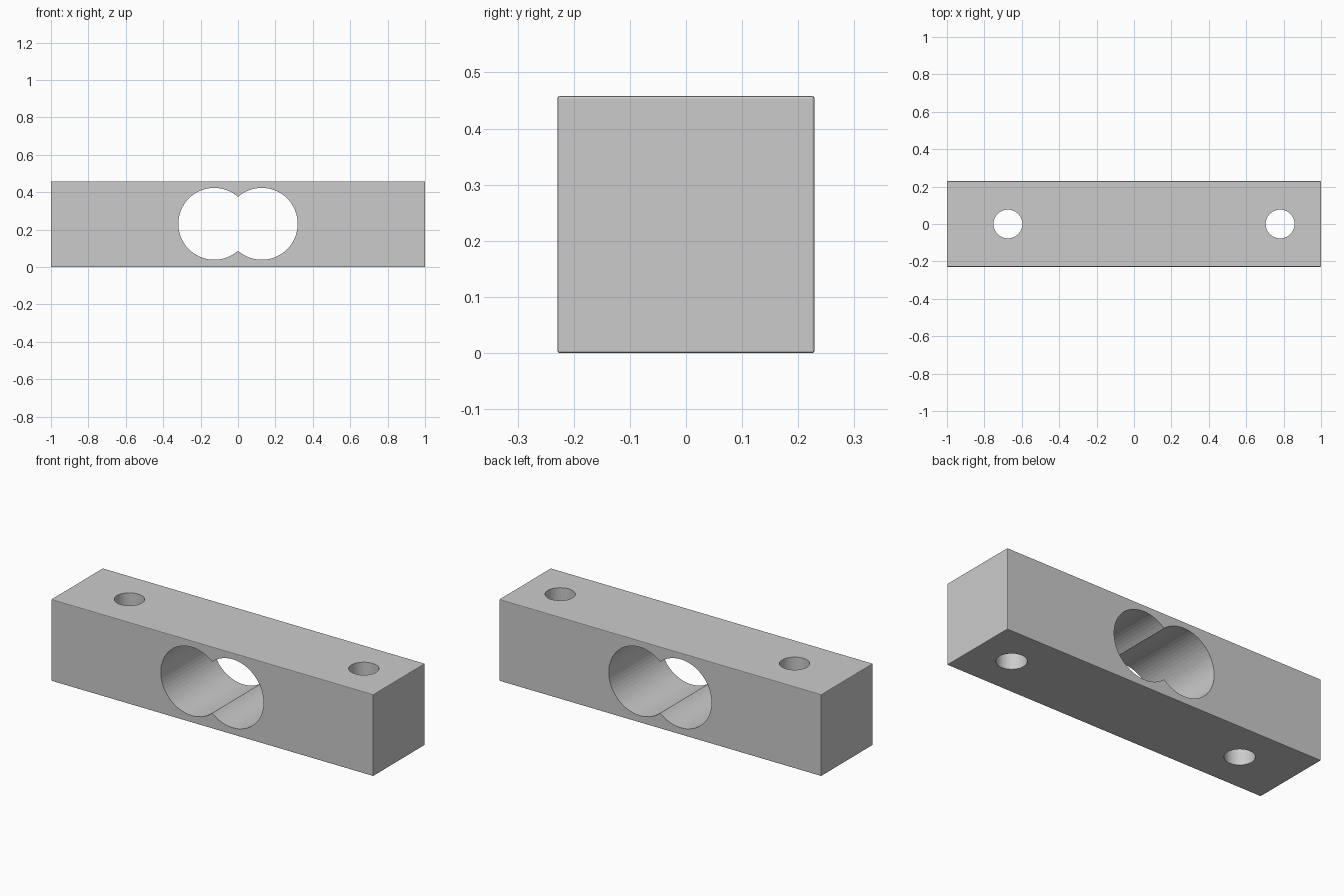
import bpy
from math import pi

if "Cube" in bpy.data.objects:
    bpy.data.objects.remove(bpy.data.objects["Cube"])

WIDTH, HEIGHT = 0.458, 0.458
MID = HEIGHT / 2

# Solid bar with slightly eased edges
bpy.ops.mesh.primitive_cube_add(size=1, location=(0, 0, MID))
bar = bpy.context.object
bar.name = "load_bar"
bar.scale = (2, WIDTH, HEIGHT)
bpy.ops.object.transform_apply(location=False, rotation=False, scale=True)
bevel = bar.modifiers.new("eased_edges", 'BEVEL')
bevel.width = 0.004
bevel.segments = 2


def drill(name, radius, location, rotation=(0, 0, 0)):
    """Cut a round through-hole in the bar."""
    bpy.ops.mesh.primitive_cylinder_add(vertices=64, radius=radius, depth=1,
                                        location=location, rotation=rotation)
    cutter = bpy.context.object
    cutter.name = name
    cutter.hide_render = True
    cutter.display_type = 'WIRE'
    cut = bar.modifiers.new(name, 'BOOLEAN')
    cut.operation = 'DIFFERENCE'
    cut.solver = 'EXACT'
    cut.object = cutter
    return cutter


cutters = []
# Two overlapping bores, front to back
for side, x in (("left", -0.127), ("right", 0.127)):
    cutters.append(drill(side + "_bore_cutter", 0.192, (x, 0, MID + 0.002), (pi / 2, 0, 0)))
# Vertical mounting holes
for side, x in (("left", -0.674), ("right", 0.781)):
    cutters.append(drill(side + "_mounting_hole_cutter", 0.077, (x, 0, MID)))

# Apply the cuts and clear the cutters
bpy.ops.object.select_all(action='DESELECT')
bar.select_set(True)
bpy.context.view_layer.objects.active = bar
for mod in list(bar.modifiers):
    bpy.ops.object.modifier_apply(modifier=mod.name)
for cutter in cutters:
    bpy.data.objects.remove(cutter, do_unlink=True)
bpy.ops.object.shade_flat()
